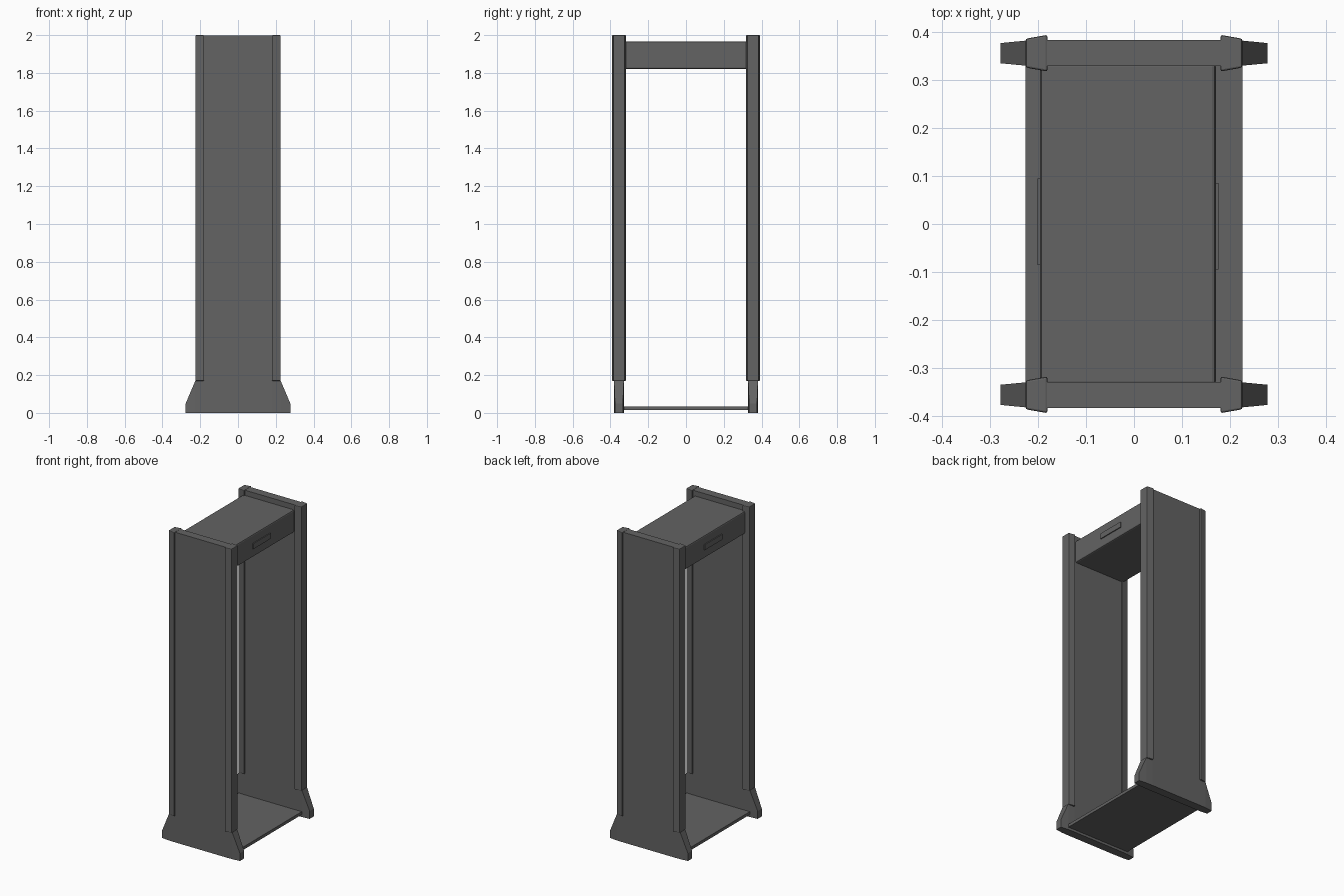
import bpy, bmesh

if "Cube" in bpy.data.objects:
    bpy.data.objects.remove(bpy.data.objects["Cube"])

grey = bpy.data.materials.new("dark grey")
grey.diffuse_color = (0.125, 0.125, 0.125, 1)
grey.use_nodes = True
grey.node_tree.nodes["Principled BSDF"].inputs["Base Color"].default_value = grey.diffuse_color


def finish(name, bm, bevel=0.0):
    bmesh.ops.recalc_face_normals(bm, faces=bm.faces[:])
    mesh = bpy.data.meshes.new(name)
    bm.to_mesh(mesh)
    bm.free()
    mesh.materials.append(grey)
    ob = bpy.data.objects.new(name, mesh)
    bpy.context.collection.objects.link(ob)
    if bevel:
        mod = ob.modifiers.new("soft edges", 'BEVEL')
        mod.width = bevel
        mod.segments = 2
    return ob


def box(name, lo, hi, bevel=0.0):
    bm = bmesh.new()
    bmesh.ops.create_cube(bm, size=1)
    for v in bm.verts:
        v.co = [(a + b) / 2 + c * (b - a) for a, b, c in zip(lo, hi, v.co)]
    return finish(name, bm, bevel)


def prism(name, outline, z0, z1, bevel=0.0):
    bm = bmesh.new()
    face = bm.faces.new([bm.verts.new((x, y, z0)) for x, y in outline])
    ext = bmesh.ops.extrude_face_region(bm, geom=[face])
    for v in ext["geom"]:
        if isinstance(v, bmesh.types.BMVert):
            v.co.z = z1
    return finish(name, bm, bevel)


def foot(name, yc):
    # columns: x, half thickness, top height
    cols = [(0.277, 0.021, 0.05), (0.225, 0.026, 0.172), (0.18, 0.027, 0.172)]
    cols = [(-x, h, z) for x, h, z in cols] + cols[::-1]
    bm = bmesh.new()
    rings = [[bm.verts.new((x, yc + s * h, z)) for s, z in
              ((-1, 0), (1, 0), (1, top), (-1, top))] for x, h, top in cols]
    for a, b in zip(rings, rings[1:]):
        for i in range(4):
            j = (i + 1) % 4
            bm.faces.new((a[i], a[j], b[j], b[i]))
    bm.faces.new(rings[0])
    bm.faces.new(rings[-1])
    return finish(name, bm)


# Two uprights: flat panel, edge strips and flared foot
for side, yc in (("front", -0.355), ("back", 0.355)):
    box(side + "_panel", (-0.2, yc - 0.027, 0.172), (0.2, yc + 0.027, 1.998))
    foot(side + "_foot", yc)
    for end, s in (("left", -1), ("right", 1)):
        prism(f"{side}_{end}_edge_strip",
              [(s * 0.18, yc - 0.038), (s * 0.225, yc - 0.03),
               (s * 0.225, yc + 0.03), (s * 0.18, yc + 0.038)],
              0.17, 2.0, 0.004)

# Overhead crossbar with a display plate on each side
box("crossbar", (-0.195, -0.335, 1.82), (0.17, 0.335, 1.965), 0.008)
box("right_display", (0.165, -0.095, 1.875), (0.176, 0.085, 1.91))
box("left_display", (-0.201, -0.085, 1.875), (-0.19, 0.095, 1.91))

# Floor plate
box("floor_plate", (-0.225, -0.335, 0.016), (0.225, 0.335, 0.035))
